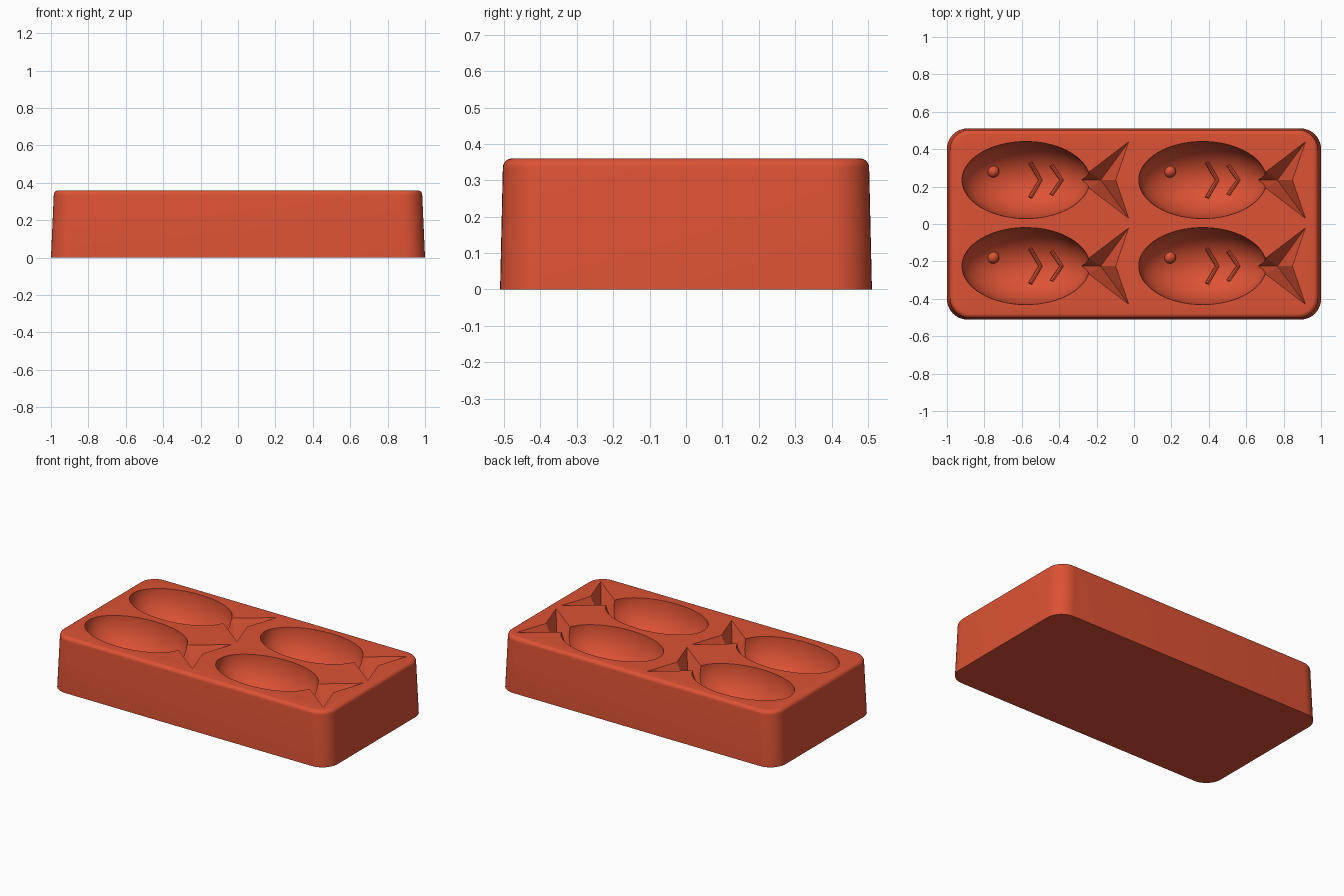
import bpy, bmesh, math
from mathutils import Vector

cube = bpy.data.objects.get("Cube")
if cube:
    bpy.data.objects.remove(cube, do_unlink=True)

HEIGHT = 0.36
BOWL = Vector((0.342, 0.206, 0.25))          # half sizes of a fish body hollow
FISH = [(x, y) for x in (-0.578, 0.367) for y in (-0.225, 0.235)]

red = bpy.data.materials.new("warm red")
red.use_nodes = True
colour = (0.72, 0.085, 0.035, 1)
red.diffuse_color = colour
red.node_tree.nodes["Principled BSDF"].inputs["Base Color"].default_value = colour


def to_object(name, bm):
    bmesh.ops.recalc_face_normals(bm, faces=bm.faces)
    mesh = bpy.data.meshes.new(name)
    bm.to_mesh(mesh)
    bm.free()
    mesh.materials.append(red)
    obj = bpy.data.objects.new(name, mesh)
    bpy.context.collection.objects.link(obj)
    return obj


def activate(obj):
    bpy.ops.object.select_all(action='DESELECT')
    obj.select_set(True)
    bpy.context.view_layer.objects.active = obj


def rounded_ring(bm, scale, inset, z, steps=10):
    """Rounded rectangle of vertices, scaled and then shrunk by inset."""
    radius = 0.11 * scale - inset
    ring = []
    for corner, (sx, sy) in enumerate([(1, 1), (-1, 1), (-1, -1), (1, -1)]):
        for i in range(steps + 1):
            a = math.pi / 2 * (corner + i / steps)
            ring.append(bm.verts.new((sx * 0.89 * scale + radius * math.cos(a),
                                      sy * 0.401 * scale + radius * math.sin(a), z)))
    return ring


def make_block():
    """Tapered block with rounded upright corners and a soft top rim."""
    bm = bmesh.new()
    soft = 0.025
    rings = [rounded_ring(bm, 1, 0, 0)]
    for i in range(7):
        a = math.pi / 2 * i / 6
        rings.append(rounded_ring(bm, 0.985, soft * (1 - math.cos(a)),
                                  HEIGHT - soft * (1 - math.sin(a))))
    for low, high in zip(rings, rings[1:]):
        for i in range(len(low)):
            j = (i + 1) % len(low)
            bm.faces.new((low[i], low[j], high[j], high[i]))
    bm.faces.new(rings[0])
    bm.faces.new(rings[-1])
    return to_object("mould_block", bm)


def make_body_cutter():
    bm = bmesh.new()
    bmesh.ops.create_uvsphere(bm, u_segments=64, v_segments=33, radius=1)
    bmesh.ops.scale(bm, vec=BOWL, verts=bm.verts)
    return to_object("body_cutter", bm)


def make_tail_cutter():
    """Forked tail: deepest near the neck, running out to nothing at the tips."""
    bm = bmesh.new()
    outline = [(0.30, 0.03), (0.34, 0.045), (0.55, 0.205), (0.48, 0),
               (0.55, -0.205), (0.34, -0.045), (0.30, -0.03)]
    top = [bm.verts.new((x, y, 0.05)) for x, y in outline]
    rim = [bm.verts.new((x, y, 0)) for x, y in outline]
    neck = bm.verts.new((0.30, 0, -0.13))
    apex = bm.verts.new((0.40, 0, -0.155))
    bm.faces.new(top)
    for i in range(len(top)):
        j = (i + 1) % len(top)
        bm.faces.new((top[i], top[j], rim[j], rim[i]))
    # Each half: neck side, wing, then the wall inside the fork
    for a, b, c, d in (rim[:4], rim[:2:-1]):
        bm.faces.new((a, b, neck))
        bm.faces.new((b, apex, neck))
        bm.faces.new((b, c, apex))
        bm.faces.new((c, d, apex))
    bm.faces.new((rim[-1], rim[0], neck))
    return to_object("tail_cutter", bm)


def floor_point(x, y):
    """Point on the floor of a body hollow, relative to its centre."""
    return Vector((x, y, -BOWL.z * math.sqrt(1 - (x / BOWL.x) ** 2 - (y / BOWL.y) ** 2)))


def make_eye(centre):
    bm = bmesh.new()
    bmesh.ops.create_uvsphere(bm, u_segments=24, v_segments=16, radius=0.032)
    bmesh.ops.translate(bm, vec=centre + floor_point(-0.175, 0.046), verts=bm.verts)
    return to_object("fish_eye", bm)


def make_rib(centre, tip, reach):
    """Raised chevron lying along the floor of the hollow."""
    curve = bpy.data.curves.new("fish_rib", 'CURVE')
    curve.dimensions = '3D'
    curve.bevel_depth = 0.011
    curve.bevel_resolution = 2
    curve.use_fill_caps = True
    spline = curve.splines.new('POLY')
    spline.points.add(8)
    for i, point in enumerate(spline.points):
        t = i / 4 - 1
        p = centre + floor_point(tip - 0.055 * abs(t), t * reach)
        point.co = (*p, 1)
    curve.materials.append(red)
    obj = bpy.data.objects.new("fish_rib", curve)
    bpy.context.collection.objects.link(obj)
    activate(obj)
    bpy.ops.object.convert(target='MESH')
    return obj


# Carve the four fish hollows
block = make_block()
cutters = [make_body_cutter(), make_tail_cutter()]
for x, y in FISH:
    for cutter in cutters:
        cutter.location = (x, y, HEIGHT)
        bpy.context.view_layer.update()
        mod = block.modifiers.new("carve", 'BOOLEAN')
        mod.operation = 'DIFFERENCE'
        mod.solver = 'EXACT'
        mod.object = cutter
        activate(block)
        bpy.ops.object.modifier_apply(modifier=mod.name)
for cutter in cutters:
    bpy.data.objects.remove(cutter, do_unlink=True)

# Raised eyes and ribs on the hollow floors
parts = [block]
for x, y in FISH:
    centre = Vector((x, y, HEIGHT))
    parts.append(make_eye(centre))
    parts.append(make_rib(centre, 0.078, 0.095))
    parts.append(make_rib(centre, 0.192, 0.08))

for part in parts:
    activate(part)
    bpy.ops.object.shade_smooth_by_angle(angle=math.radians(30))
